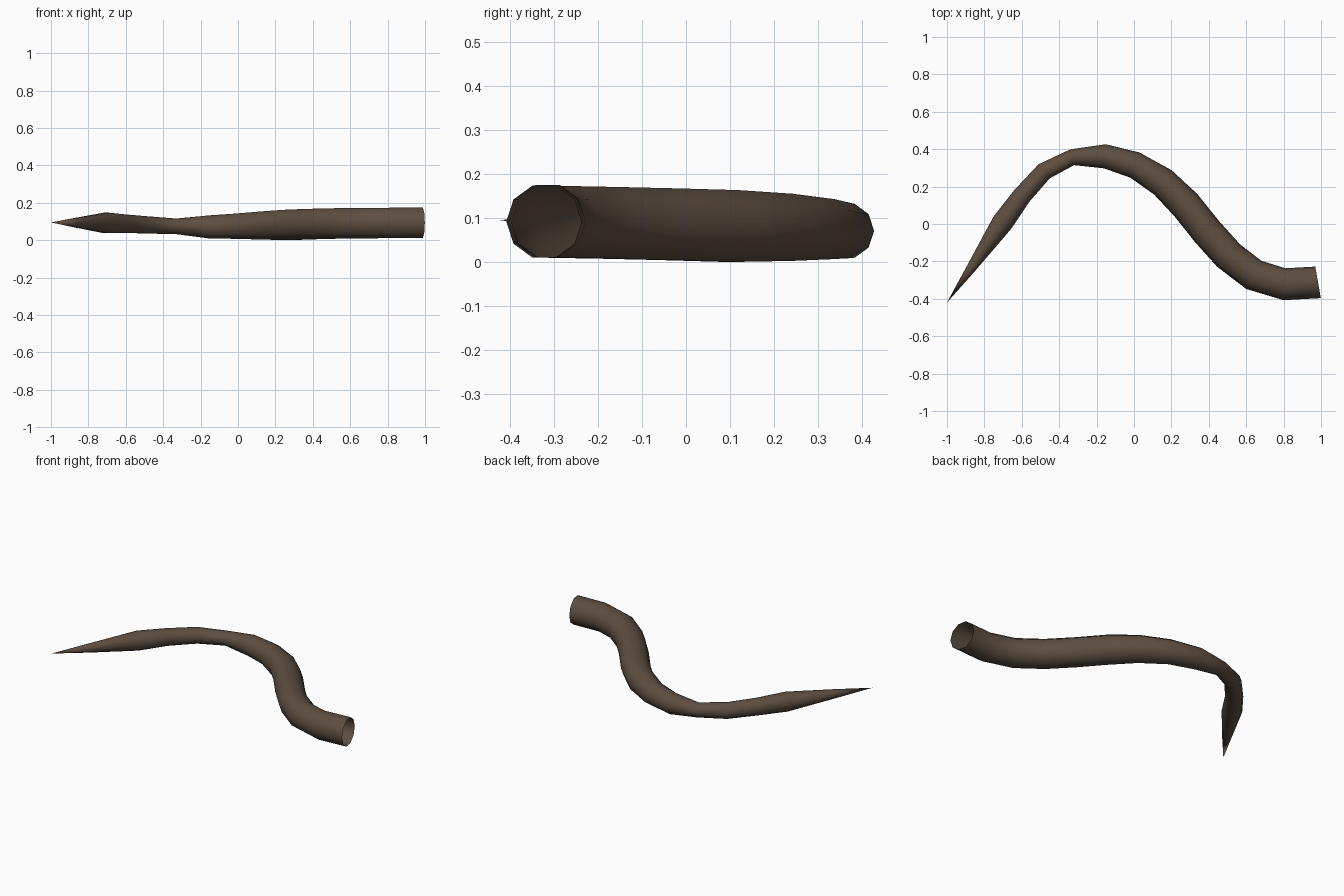
import bpy, bmesh, math

if "Cube" in bpy.data.objects:
    bpy.data.objects.remove(bpy.data.objects["Cube"])

SIDES = 10

# Rings along the horn, open root to point: x, y, z, radius, heading in degrees
RINGS = [
    (0.984, -0.312, 0.0935, 0.0855, 10),
    (0.805, -0.322, 0.092, 0.0855, -3.5),
    (0.640, -0.272, 0.091, 0.0855, -29),
    (0.505, -0.168, 0.089, 0.0855, -46),
    (0.390, -0.040, 0.086, 0.0855, -47.5),
    (0.278, 0.100, 0.082, 0.0855, -44),
    (0.155, 0.222, 0.079, 0.080, -36),
    (0.005, 0.315, 0.075, 0.0715, -21),
    (-0.156, 0.362, 0.071, 0.0645, -4.5),
    (-0.330, 0.357, 0.074, 0.0435, 13),
    (-0.480, 0.282, 0.081, 0.048, 39),
    (-0.600, 0.150, 0.088, 0.051, 53),
    (-0.703, 0.008, 0.092, 0.0575, 55.6),
    (-0.865, -0.228, 0.0935, 0.027, 55),
]
TIP = (-1.0, -0.42, 0.095)

bm = bmesh.new()


def ring(x, y, z, r, heading):
    """Upright ten-sided ring whose axis points along the heading."""
    h = math.radians(heading)
    verts = []
    for i in range(SIDES):
        a = 2 * math.pi * i / SIDES
        side = r * math.cos(a)
        verts.append(bm.verts.new((x - side * math.sin(h),
                                   y + side * math.cos(h),
                                   z + r * math.sin(a))))
    return verts


# Tube skin between neighbouring rings, root left open
loops = [ring(*data) for data in RINGS]
for a, b in zip(loops, loops[1:]):
    for i in range(SIDES):
        j = (i + 1) % SIDES
        bm.faces.new((a[i], b[i], b[j], a[j]))

# Pointed end
tip = bm.verts.new(TIP)
for i in range(SIDES):
    bm.faces.new((loops[-1][i], tip, loops[-1][(i + 1) % SIDES]))

bm.normal_update()
# Normals face away from the tube axis
f = bm.faces[:][0]
if f.normal.dot(f.calc_center_median() - (loops[0][0].co + loops[0][5].co) / 2) < 0:
    bmesh.ops.reverse_faces(bm, faces=bm.faces[:])
for f in bm.faces:
    f.smooth = True

mesh = bpy.data.meshes.new("curved_horn")
bm.to_mesh(mesh)
bm.free()

brown = bpy.data.materials.new("dark brown")
brown.diffuse_color = (0.11, 0.075, 0.052, 1)
brown.use_nodes = True
brown.node_tree.nodes["Principled BSDF"].inputs["Base Color"].default_value = brown.diffuse_color
mesh.materials.append(brown)
horn = bpy.data.objects.new("curved_horn", mesh)
bpy.context.collection.objects.link(horn)
